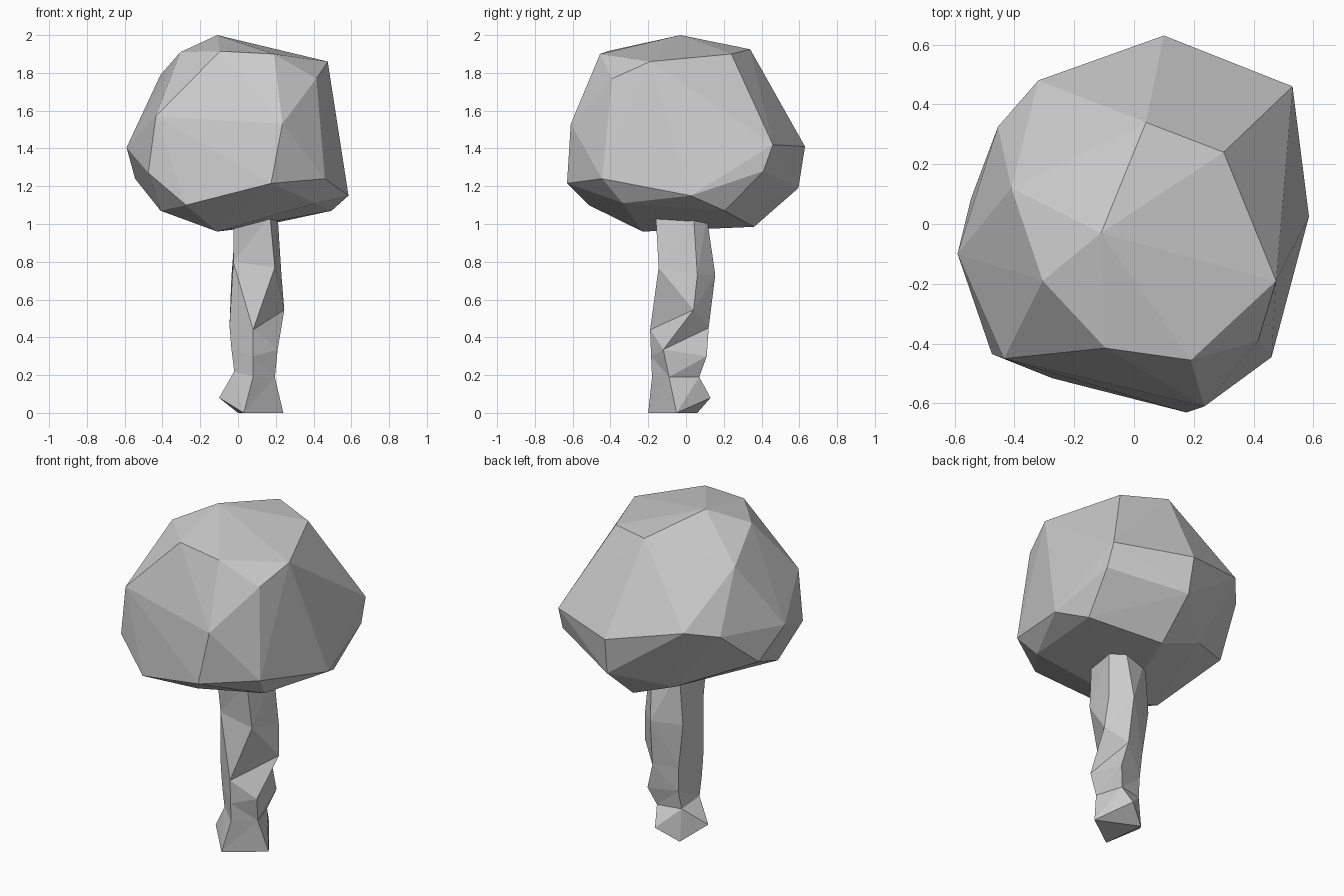
import bpy, bmesh


def make_object(name, bm):
    bmesh.ops.recalc_face_normals(bm, faces=bm.faces[:])
    mesh = bpy.data.meshes.new(name)
    bm.to_mesh(mesh)
    bm.free()
    obj = bpy.data.objects.new(name, mesh)
    bpy.context.collection.objects.link(obj)
    return obj


# Canopy: faceted convex boulder of leaves, from its corner points
crown = [(-.11, -.03, 2.0), (.04, .34, 1.925), (.30, .24, 1.9), (.475, -.19, 1.86),
         (.19, -.455, 1.9), (-.095, -.415, 1.915), (-.305, -.19, 1.91), (-.41, .12, 1.79),
         (.415, -.39, 1.77)]
middle = [(.10, .63, 1.41), (.53, .46, 1.42), (.535, .41, 1.28), (-.32, .48, 1.5),
          (-.455, .325, 1.455), (-.59, -.10, 1.405), (-.435, -.45, 1.57),
          (-.475, -.435, 1.27), (.235, -.61, 1.53)]
underside = [(.175, -.63, 1.215), (.46, -.445, 1.24), (.585, .025, 1.15), (.495, .205, 1.07),
             (.41, -.335, 1.11), (-.275, -.515, 1.10), (-.41, -.29, 1.07), (-.545, .085, 1.24),
             (-.11, -.23, .96), (.10, .36, .985), (.11, .595, 1.19), (-.17, .35, 1.09)]
bm = bmesh.new()
for p in crown + middle + underside:
    bm.verts.new(p)
bmesh.ops.convex_hull(bm, input=bm.verts[:])
make_object("canopy", bm)

# Trunk: gnarled five-sided column; corners run front, right, back, back-left, left
rings = [
    [(.03, -.20, 0), (.24, -.05, 0), (.116, .13, .08), (0, .06, 0), (-.10, -.07, .08)],
    [(.08, -.18, .19), (.195, -.09, .19), (.145, .07, .19), (0, .04, .19), (-.02, -.10, .22)],
    [(.08, -.185, .30), (.21, -.12, .335), (.18, .11, .30), (.01, .06, .30), (-.035, -.10, .34)],
    [(.08, -.19, .44), (.245, .04, .545), (.14, .12, .45), (0, .07, .45), (-.045, -.10, .46)],
    [(.195, -.145, .77), (.23, .06, .73), (.13, .155, .73), (-.035, .08, .72), (-.025, -.13, .80)],
    [(.17, -.16, 1.04), (.21, .04, 1.04), (.15, .11, 1.04), (-.01, .08, 1.04), (-.025, -.165, 1.04)],
]
bm = bmesh.new()
loops = [[bm.verts.new(p) for p in ring] for ring in rings]
for low, high in zip(loops, loops[1:]):
    for i in range(5):
        j = (i + 1) % 5
        bm.faces.new((low[i], low[j], high[j], high[i]))
bm.faces.new(loops[0][::-1])
bm.faces.new(loops[-1])
bmesh.ops.triangulate(bm, faces=bm.faces[:])
make_object("trunk", bm)
